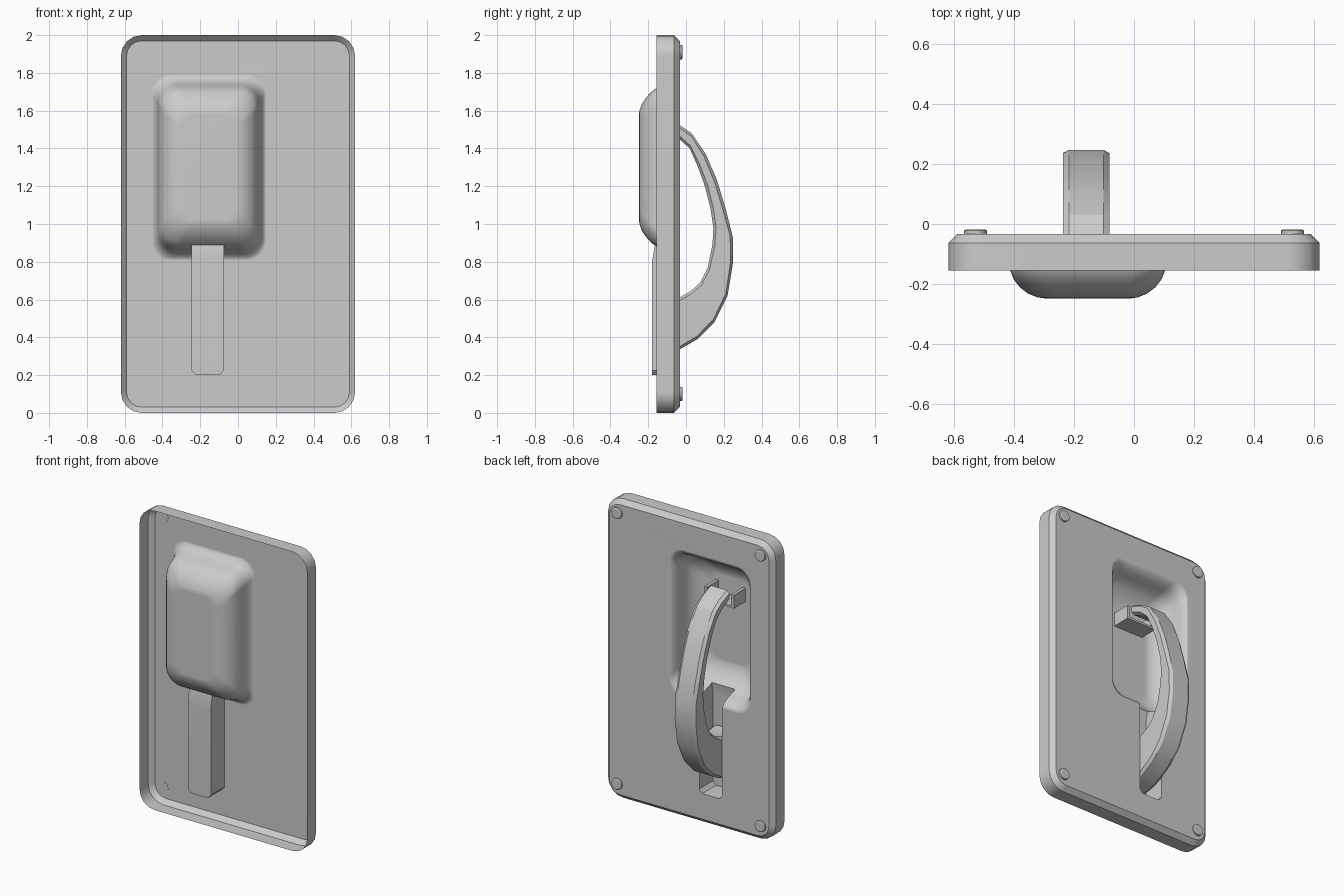
import bpy, bmesh, math
from mathutils import Vector

if "Cube" in bpy.data.objects:
    bpy.data.objects.remove(bpy.data.objects["Cube"])

CX = -0.16  # centre line of the handle


def finish(bm, name, smooth=None):
    bmesh.ops.recalc_face_normals(bm, faces=bm.faces)
    me = bpy.data.meshes.new(name)
    bm.to_mesh(me)
    bm.free()
    ob = bpy.data.objects.new(name, me)
    bpy.context.collection.objects.link(ob)
    if smooth:
        shade(ob, smooth)
    return ob


def shade(ob, angle):
    bpy.ops.object.select_all(action='DESELECT')
    ob.select_set(True)
    bpy.context.view_layer.objects.active = ob
    bpy.ops.object.shade_smooth_by_angle(angle=math.radians(angle))


def rounded_rect(cx, cz, hw, hh, r, y, n):
    pts = []
    for k, (sx, sz) in enumerate([(1, 1), (-1, 1), (-1, -1), (1, -1)]):
        for i in range(n + 1):
            a = math.pi / 2 * (k + i / n)
            pts.append(Vector((cx + sx * (hw - r) + r * math.cos(a), y,
                               cz + sz * (hh - r) + r * math.sin(a))))
    return pts


def loft(bm, loops):
    rings = [[bm.verts.new(p) for p in loop] for loop in loops]
    n = len(rings[0])
    for a, b in zip(rings, rings[1:]):
        for i in range(n):
            j = (i + 1) % n
            bm.faces.new((a[i], a[j], b[j], b[i]))
    bm.faces.new(rings[0])
    bm.faces.new(rings[-1])


# plate, made as a deep block first; its skirt is removed after cutting
bm = bmesh.new()
loft(bm, [rounded_rect(0, 1, hw, hh, r, y, 4) for hw, hh, r, y in [
    (.62, 1, .11, -.5), (.62, 1, .11, -.155), (.62, 1, .11, -.063), (.59, .97, .08, -.033)]])
plate = finish(bm, "back_plate")

# recessed hand pocket with a soft rim and rounded floor
bm = bmesh.new()
loft(bm, [rounded_rect(-.155, 1.3, hw, hh, r, y, 8) for hw, hh, r, y in [
    (.315, .51, .10, .05), (.308, .50, .10, -.03), (.293, .478, .10, -.038), (.281, .46, .10, -.053),
    (.272, .445, .10, -.08), (.266, .433, .10, -.115), (.259, .42, .10, -.155), (.247, .398, .10, -.185),
    (.226, .368, .10, -.212), (.198, .337, .09, -.233), (.168, .305, .08, -.245), (.14, .28, .07, -.249)]])
pocket = finish(bm, "pocket_cutter")

# slot for the lower end of the handle
bm = bmesh.new()
for s in (-1, 1):
    for x, y, z in [(.085, .1, .95), (.085, -.155, .95), (.085, -.18, .80), (.085, -.18, .225),
                    (.085, .1, .225), (.063, -.18, .2), (.063, .1, .2)]:
        bm.verts.new((CX + s * x, y, z))
bmesh.ops.convex_hull(bm, input=bm.verts)
bmesh.ops.dissolve_limit(bm, angle_limit=.01, verts=bm.verts, edges=bm.edges)
slot = finish(bm, "slot_cutter")

for cutter in (pocket, slot):
    cutter.hide_render = True
    mod = plate.modifiers.new("cut", 'BOOLEAN')
    mod.operation = 'DIFFERENCE'
    mod.solver = 'EXACT'
    mod.object = cutter
bpy.context.view_layer.update()
cut = bpy.data.meshes.new_from_object(plate.evaluated_get(bpy.context.evaluated_depsgraph_get()))
plate.modifiers.clear()
bm = bmesh.new()
bm.from_mesh(cut)
bmesh.ops.delete(bm, geom=[f for f in bm.faces if f.calc_center_median().y < -.28], context='FACES')
bm.to_mesh(plate.data)
bm.free()
for cutter in (pocket, slot):
    bpy.data.objects.remove(cutter)
shade(plate, 28)
plate.modifiers.new("normals", 'WEIGHTED_NORMAL').keep_sharp = True

# curved handle: outer and inner (y, z) edges
outer = [(-.12, 1.56), (-.035, 1.525), (.03, 1.48), (.105, 1.37), (.165, 1.23), (.21, 1.08), (.248, .93),
         (.248, .79), (.22, .62), (.15, .48), (.06, .39), (-.035, .335), (-.10, .31), (-.17, .30)]
inner = [(-.12, 1.49), (-.035, 1.45), (.02, 1.40), (.06, 1.31), (.10, 1.20), (.13, 1.08), (.145, .98),
         (.14, .89), (.115, .77), (.075, .69), (.025, .645), (-.035, .61), (-.10, .60), (-.17, .61)]
bm = bmesh.new()
loops = []
for o, i in zip(outer, inner):
    o, i = Vector((0, *o)), Vector((0, *i))
    d = (i - o).normalized() * .016
    section = [(.058, o), (.078, o + d), (.078, i - d), (.058, i)]
    right = [p + Vector((CX + w, 0, 0)) for w, p in section]
    left = [p + Vector((CX - w, 0, 0)) for w, p in reversed(section)]
    loops.append(right + left)
loft(bm, loops)
finish(bm, "handle", 20)

# catch that receives the handle tip: two cheeks and a floor
bm = bmesh.new()
for x, z, w, h in [(CX - .1, 1.495, .02, .09), (CX + .1, 1.495, .02, .09), (CX, 1.457, .18, .014)]:
    c = bmesh.ops.create_cube(bm, size=1)
    bmesh.ops.scale(bm, verts=c['verts'], vec=(w, .125, h))
    bmesh.ops.translate(bm, verts=c['verts'], vec=(x, -.183, z))
finish(bm, "handle_catch")

# corner studs
for side, x in (("left", -.53), ("right", .53)):
    for level, z in (("lower", .10), ("upper", 1.91)):
        bm = bmesh.new()
        loft(bm, [[Vector((x + r * math.cos(a), y, z + r * math.sin(a)))
                   for a in [math.tau * k / 12 for k in range(12)]]
                  for r, y in [(.038, -.034), (.038, -.022), (.032, -.018)]])
        finish(bm, f"{level}_{side}_stud", 32)
